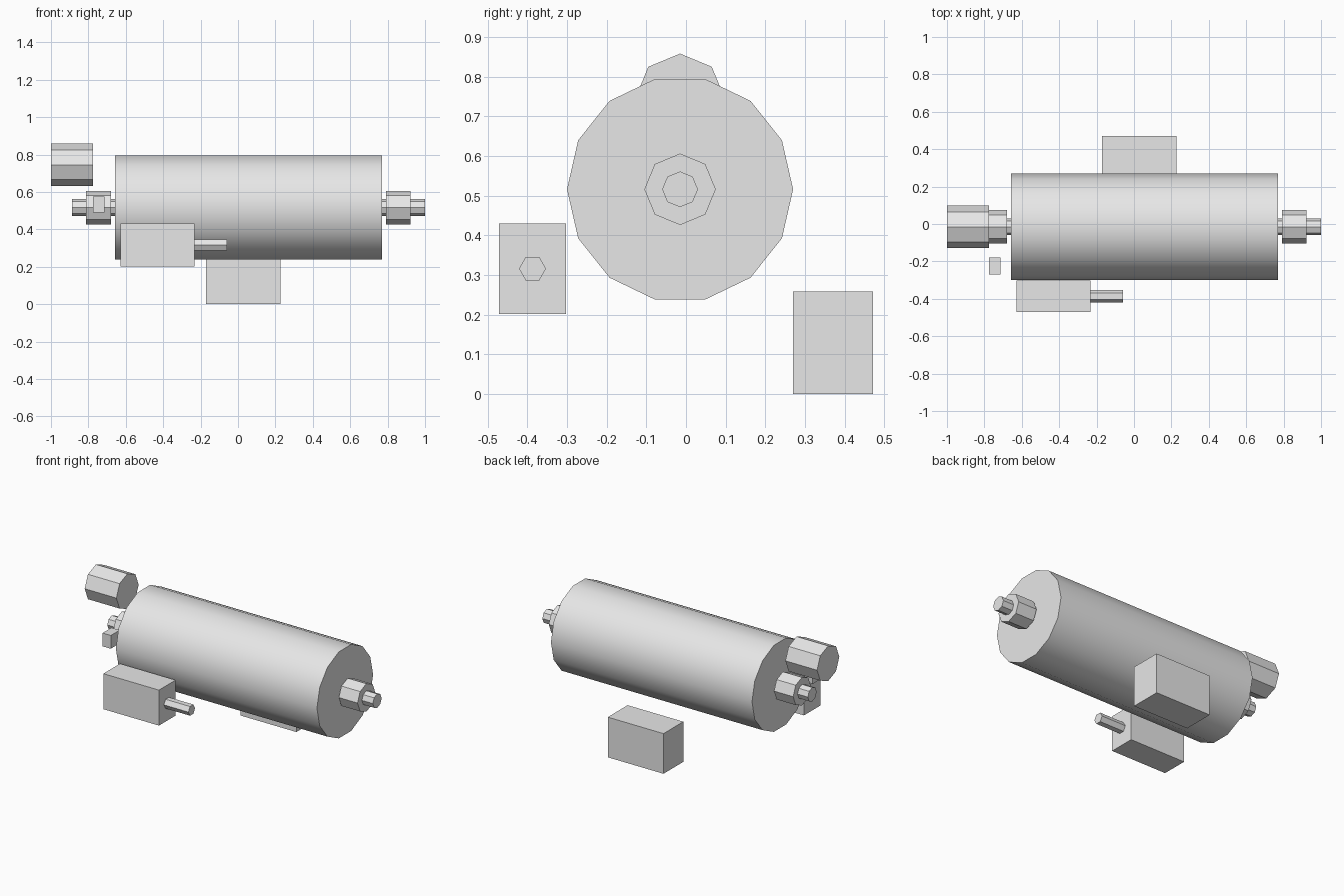
import bpy
import math
from mathutils import Matrix

cube = bpy.data.objects.get("Cube")
if cube:
    bpy.data.objects.remove(cube, do_unlink=True)

# One plain grey for the whole machine
grey = bpy.data.materials.new("light_grey")
grey.use_nodes = True
colour = (0.8, 0.8, 0.8, 1)
grey.diffuse_color = colour
grey.node_tree.nodes["Principled BSDF"].inputs["Base Color"].default_value = colour


def finish(name):
    obj = bpy.context.object
    obj.name = name
    obj.data.name = name
    obj.data.materials.append(grey)
    return obj


def rod(name, sides, radius, x0, x1, y, z):
    """Prism along x with a corner pointing along +y."""
    bpy.ops.mesh.primitive_cylinder_add(vertices=sides, radius=radius, depth=x1 - x0)
    obj = finish(name)
    # The primitive's first corner lies on +y, so turning about y keeps it there
    obj.data.transform(Matrix.Rotation(math.pi / 2, 4, 'Y'))
    obj.location = ((x0 + x1) / 2, y, z)
    bpy.ops.object.shade_smooth_by_angle(angle=math.radians(30))
    return obj


def box(name, low, high):
    bpy.ops.mesh.primitive_cube_add(size=1)
    obj = finish(name)
    size = [b - a for a, b in zip(low, high)]
    obj.data.transform(Matrix.Diagonal((*size, 1)))
    obj.location = [(a + b) / 2 for a, b in zip(low, high)]
    return obj


# Drum on its through shaft, with a bearing at each end
axis_y, axis_z = -0.015, 0.516
rod("drum", 14, 0.285, -0.658, 0.771, axis_y, axis_z)
rod("drum_shaft", 8, 0.045, -0.887, 1.0, axis_y, axis_z)
rod("right_bearing", 8, 0.09, -0.814, -0.678, axis_y, axis_z)
rod("left_bearing", 8, 0.09, 0.79, 0.923, axis_y, axis_z)

# Drive cylinder above the right end
rod("drive_cylinder", 8, 0.113, -1.0, -0.775, axis_y, 0.745)

# Small sensor block beside the right bearing
box("sensor_block", (-0.774, -0.27, 0.49), (-0.715, -0.18, 0.575))

# Front gearbox with its output shaft
box("gearbox", (-0.627, -0.471, 0.202), (-0.232, -0.302, 0.43))
rod("gearbox_shaft", 6, 0.034, -0.232, -0.058, -0.387, 0.316)

# Control box behind the drum
box("control_box", (-0.17, 0.27, 0.0), (0.226, 0.471, 0.258))
